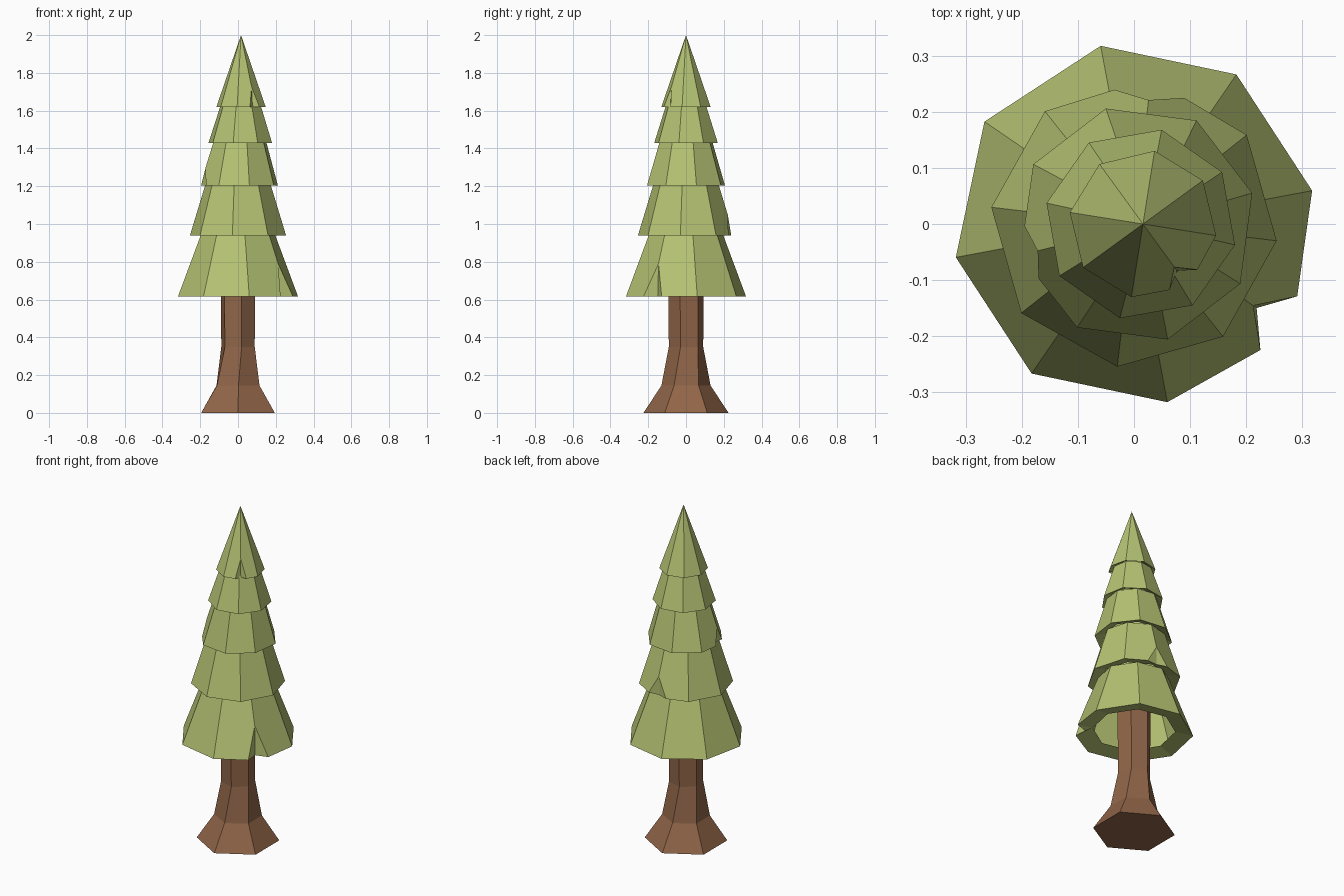
import bpy, bmesh
from math import cos, sin, radians
from mathutils import Vector

if "Cube" in bpy.data.objects:
    bpy.data.objects.remove(bpy.data.objects["Cube"])


def material(name, rgb):
    m = bpy.data.materials.new(name)
    m.diffuse_color = (*rgb, 1)
    m.use_nodes = True
    m.node_tree.nodes["Principled BSDF"].inputs["Base Color"].default_value = m.diffuse_color
    return m


def polar(cx, r, deg, z):
    return Vector((cx + r * cos(radians(deg)), r * sin(radians(deg)), z))


def finish(bm, name, mat):
    bmesh.ops.remove_doubles(bm, verts=bm.verts[:], dist=0.0005)
    bmesh.ops.recalc_face_normals(bm, faces=bm.faces[:])
    me = bpy.data.meshes.new(name)
    bm.to_mesh(me)
    bm.free()
    me.materials.append(mat)
    bpy.context.collection.objects.link(bpy.data.objects.new(name, me))


bark = material("bark", (0.28, 0.13, 0.065))
needles = material("needles", (0.46, 0.54, 0.17))

# Trunk: flared, slightly twisted hexagonal column (radius, z, phase)
bm = bmesh.new()
rings = []
for r, z, phase in [(0.225, 0, 90), (0.13, 0.145, 91), (0.093, 0.35, 102), (0.097, 0.85, 100)]:
    rings.append([bm.verts.new(polar(0, r, phase + 60 * i, z)) for i in range(6)])
for a, b in zip(rings, rings[1:]):
    for i in range(6):
        j = (i + 1) % 6
        bm.faces.new((a[i], a[j], b[j], b[i]))
bm.faces.new(rings[0][::-1])
bm.faces.new(rings[-1])
finish(bm, "trunk", bark)


def tier(name, cx, r, z, phase, top_cx, top_r, top_z, inner_r, notch=None):
    """Eight-sided skirt with a turned-in underside.
    notch = (corner, half angle, side scale, depth scale, crease height)"""
    bm = bmesh.new()
    top, inner, rim, crease = [], [], [], []
    for i in range(8):
        ang = phase + 45 * i
        t = polar(top_cx, top_r, ang, top_z)
        corner = polar(cx, r, ang, z)
        top.append(bm.verts.new(t))
        inner.append(bm.verts.new(polar(cx, inner_r, ang, z + 0.02)))
        if notch and i == notch[0]:
            _, da, side, depth, h = notch
            rim.append([bm.verts.new(polar(cx, r * s, ang + d, z))
                        for s, d in ((side, -da), (depth, 0), (side, da))])
            crease.append(bm.verts.new(corner.lerp(t, h)))
        else:
            rim.append([bm.verts.new(corner)])
            crease.append(None)
    for i in range(8):
        j = (i + 1) % 8
        side = [rim[i][-1], rim[j][0], crease[j], top[j], top[i], crease[i]]
        bm.faces.new([v for v in side if v])
        bm.faces.new((rim[j][0], rim[i][-1], inner[i], inner[j]))
        # folded notch in the corner
        for a, b in zip(rim[i], rim[i][1:]):
            bm.faces.new((crease[i], a, b))
            bm.faces.new((inner[i], b, a))
    finish(bm, name, needles)


# Foliage tiers, bottom to top
tier("foliage_tier_1", 0, 0.323, 0.617, 10.6, 0, 0.197, 0.95, 0.225, (7, 10.5, 0.985, 0.82, 0.52))
tier("foliage_tier_2", 0, 0.256, 0.94, 38.3, 0, 0.172, 1.215, 0.18, (1, 15, 0.945, 0.865, 0.4))
tier("foliage_tier_3", 0.005, 0.213, 1.205, 15, 0.01, 0.143, 1.44, 0.155, (4, 14, 0.94, 0.82, 0.4))
tier("foliage_tier_4", 0.012, 0.172, 1.43, 32.5, 0.014, 0.108, 1.63, 0.125)
tier("foliage_tier_5", 0.016, 0.132, 1.62, 36, 0.016, 0.0, 2.0, 0.095, (6, 14, 0.96, 0.78, 0.28))
